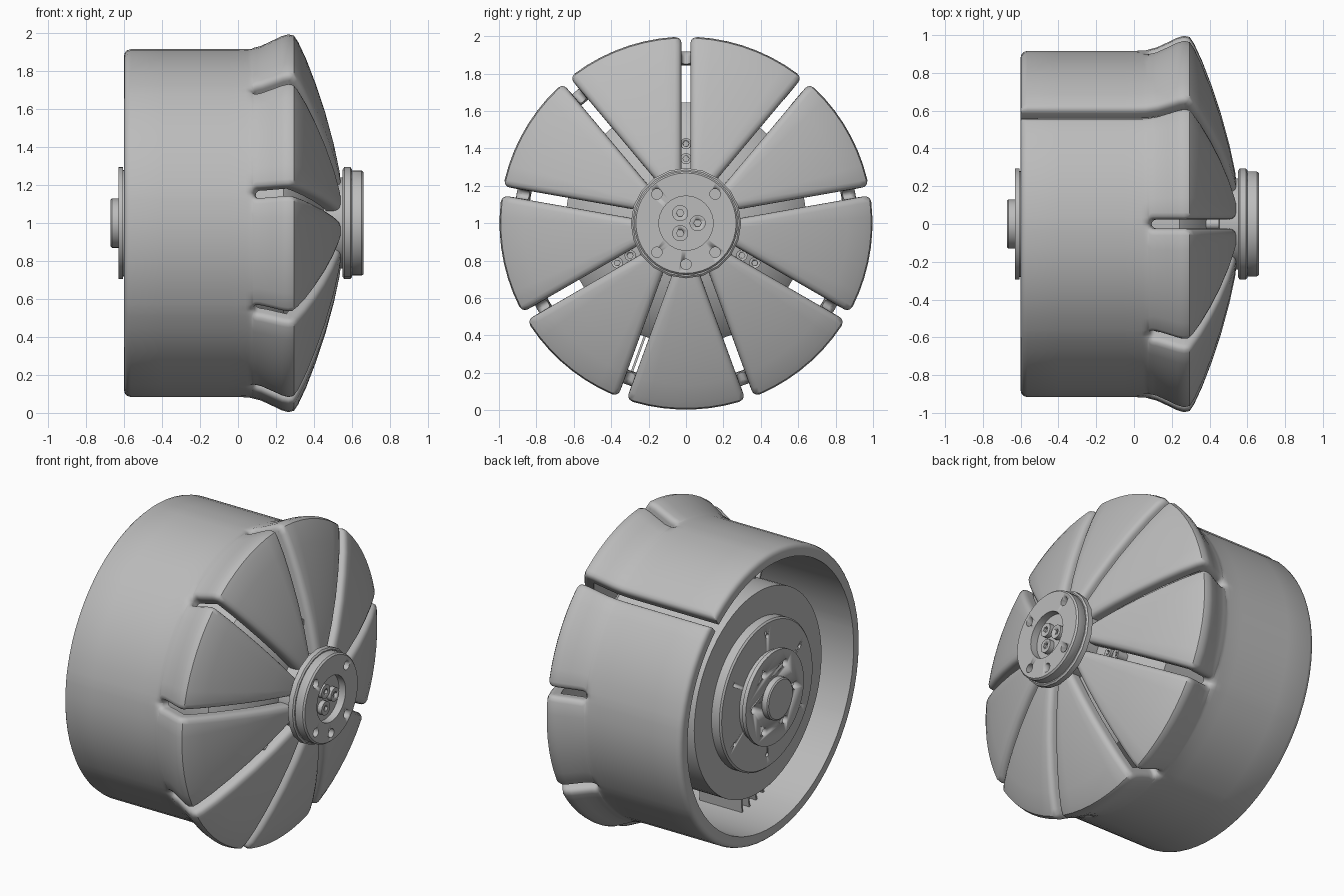
import bpy, bmesh, math
from math import sin, cos, asin, hypot, sqrt, radians, pi, tau
from mathutils import Matrix, Vector

if "Cube" in bpy.data.objects:
    bpy.data.objects.remove(bpy.data.objects["Cube"], do_unlink=True)

grey = bpy.data.materials.new("plain grey")
grey.use_nodes = True
grey.diffuse_color = (0.5, 0.5, 0.5, 1)
grey.node_tree.nodes["Principled BSDF"].inputs["Base Color"].default_value = (0.5, 0.5, 0.5, 1)

AXIS_Z = 1.0


def polar(x, r, a):
    return Vector((x, r * cos(a), AXIS_Z + r * sin(a)))


def finish(bm, name, sharp=35):
    bmesh.ops.remove_doubles(bm, verts=bm.verts, dist=0.0002)
    bmesh.ops.recalc_face_normals(bm, faces=bm.faces)
    mesh = bpy.data.meshes.new(name)
    bm.to_mesh(mesh)
    bm.free()
    mesh.materials.append(grey)
    ob = bpy.data.objects.new(name, mesh)
    bpy.context.collection.objects.link(ob)
    bpy.ops.object.select_all(action="DESELECT")
    ob.select_set(True)
    bpy.context.view_layer.objects.active = ob
    bpy.ops.object.shade_smooth_by_angle(angle=radians(sharp))
    return ob


def lathe(name, profile, sides=64):
    """Spin an (x, radius) profile around the wheel axis."""
    bm = bmesh.new()
    rings = [[bm.verts.new(polar(x, r, tau * i / sides)) for i in range(sides)] for x, r in profile]
    for a, b in zip(rings, rings[1:]):
        for i in range(sides):
            j = (i + 1) % sides
            bm.faces.new((a[i], a[j], b[j], b[i]))
    bm.faces.new(rings[0])
    bm.faces.new(rings[-1])
    return finish(bm, name)


def rods(name, places, r, x0, x1, sides=16):
    """Short cylinders along x at (radius, angle) places."""
    bm = bmesh.new()
    for rad, ang in places:
        m = Matrix.Translation(polar((x0 + x1) / 2, rad, radians(ang))) @ Matrix.Rotation(pi / 2, 4, "Y")
        bmesh.ops.create_cone(bm, cap_ends=True, segments=sides, radius1=r, radius2=r,
                              depth=x1 - x0, matrix=m)
    return finish(bm, name)


def drill(target, places, r, x0, x1, sides=16):
    cutter = rods("drill_helper", places, r, x0, x1, sides)
    cutter.hide_render = True
    mod = target.modifiers.new("holes", "BOOLEAN")
    mod.object, mod.operation, mod.solver = cutter, "DIFFERENCE", "EXACT"
    bpy.context.view_layer.objects.active = target
    bpy.ops.object.modifier_apply(modifier=mod.name)
    bpy.data.objects.remove(cutter, do_unlink=True)


# Outer shell: nine petals parted by rounded slots, one slot running full length
SLOT_HALF, SLOT_X, FILLET, THICK, BACK = 0.025, 0.10, 0.035, 0.075, -0.6
PETALS, LONG_SLOT = 9, 50
CURVE = [(0.0, 0.917), (0.06, 0.92), (0.12, 0.935), (0.18, 0.963), (0.23, 0.987), (0.265, 0.997),
         (0.295, 0.99), (0.318, 0.955), (0.36, 0.865), (0.41, 0.735), (0.46, 0.585),
         (0.505, 0.42), (0.535, 0.28), (0.545, 0.2)]


def curve_radius(x):
    for (xa, ra), (xb, rb) in zip(CURVE, CURVE[1:]):
        if xa <= x <= xb:
            return ra + (rb - ra) * (x - xa) / (xb - xa)
    return 0.917


slot_rows = [SLOT_X - SLOT_HALF * k for k in (2.4, 1.9, 1.5, 1.2, 1.0, 0.9, 0.6, 0.3, 0.0)]
back_rows = [BACK + FILLET * k for k in (0, 0.05, 0.2, 0.45, 1)] + [-0.4, -0.2, -0.05]
row_x = sorted(back_rows + slot_rows + [x for x, _ in CURVE if x < 0.03 or x > 0.11])
rows = [(x, curve_radius(x)) for x in row_x]


def normal(i):
    (xa, ra), (xb, rb) = rows[max(i - 1, 0)], rows[min(i + 1, len(rows) - 1)]
    return Vector((-(rb - ra), xb - xa)).normalized()


def slot_width(x, full):
    if full or x >= SLOT_X:
        return SLOT_HALF
    return sqrt(max(0, SLOT_HALF ** 2 - (SLOT_X - x) ** 2))


def edge_distance(x, s, full):
    ahead = 0 if full else max(0, SLOT_X - x)
    return min(hypot(s, ahead) - SLOT_HALF, x - BACK)


def sink(d):
    d = min(max(d, 0), FILLET)
    return FILLET - sqrt(FILLET ** 2 - (FILLET - d) ** 2)


def build_shell():
    bm = bmesh.new()
    edge_steps = [FILLET * k for k in (0, 0.05, 0.2, 0.45, 1)]
    step = tau / PETALS
    for p in range(PETALS):
        start = radians(LONG_SLOT) + p * step
        full = (p == 0, p == PETALS - 1)
        outer, inner = [], []
        for i, (x, r) in enumerate(rows):
            n = normal(i)
            lo = [asin((slot_width(x, full[0]) + d) / r) for d in edge_steps]
            hi = [step - asin((slot_width(x, full[1]) + d) / r) for d in edge_steps]
            mid = [lo[-1] + (hi[-1] - lo[-1]) * k / 7 for k in range(1, 7)]
            o_row, i_row = [], []
            for a in lo + mid + hi[::-1]:
                d = min(edge_distance(x, r * sin(a), full[0]),
                        edge_distance(x, r * sin(step - a), full[1]))
                depth = sink(d)
                o_row.append(bm.verts.new(polar(x - n.x * depth, r - n.y * depth, start + a)))
                xi = x if x < BACK + FILLET else x - n.x * THICK
                i_row.append(bm.verts.new(polar(xi, r - n.y * THICK, start + a)))
            outer.append(o_row)
            inner.append(i_row)
        last = len(outer[0]) - 1
        for i in range(len(rows) - 1):
            for j in range(last):
                for g in (outer, inner):
                    bm.faces.new((g[i][j], g[i][j + 1], g[i + 1][j + 1], g[i + 1][j]))
            # slot side walls
            for j, f in ((0, full[0]), (last, full[1])):
                if slot_width(rows[i + 1][0], f) > 0.001:
                    bm.faces.new((outer[i][j], outer[i + 1][j], inner[i + 1][j], inner[i][j]))
        # back rim and petal tips
        for i in (0, len(rows) - 1):
            for j in range(last):
                bm.faces.new((outer[i][j], outer[i][j + 1], inner[i][j + 1], inner[i][j]))
    return finish(bm, "petal_shell", 40)


build_shell()

# Motor drum with a domed front and stepped rear discs
lathe("motor_drum", [(-0.51, 0.645), (0.24, 0.645), (0.27, 0.62), (0.36, 0.5), (0.43, 0.34), (0.46, 0.2)])
rear = lathe("rear_ring", [(-0.51, 0.47), (-0.565, 0.47), (-0.575, 0.46), (-0.575, 0.1)])
drill(rear, [(0.38, a) for a in range(30, 390, 60)], 0.014, -0.7, -0.55, 12)
plate = lathe("rear_plate", [(-0.57, 0.28), (-0.605, 0.28), (-0.605, 0.295), (-0.63, 0.295)], 48)
drill(plate, [(0.21, a) for a in range(0, 360, 60)], 0.025, -0.7, -0.6)
lathe("rear_shaft_cap", [(-0.62, 0.13), (-0.665, 0.13), (-0.672, 0.122)], 48)

# Front hub: flange, face with a recess, and screw holes
lathe("hub_flange", [(0.42, 0.24), (0.55, 0.24), (0.55, 0.28), (0.56, 0.295), (0.592, 0.295),
                     (0.6, 0.285), (0.6, 0.2)], 20)
hub = lathe("hub_face", [(0.59, 0.27), (0.6, 0.277), (0.652, 0.277), (0.662, 0.268),
                         (0.662, 0.145), (0.615, 0.145)], 40)
drill(hub, [(0.22, a) for a in (45, 135, 225, 315, 270)], 0.028, 0.625, 0.8)
trio = [(0.062, a) for a in (0, 120, 240)]
screws = rods("hub_screws", trio, 0.043, 0.6, 0.645, 20)
drill(screws, trio, 0.02, 0.628, 0.7, 6)

# Small bolts seen inside three of the slots
bolts = [(r, a) for a in (90, 210, 330) for r in (0.345, 0.425)]
bolt = rods("slot_bolts", bolts, 0.03, 0.38, 0.45)
drill(bolt, bolts, 0.016, 0.435, 0.5, 6)

# Thin cooling fins between the drum and the shell
bm = bmesh.new()
for centre in (103, 255):
    for k in range(-2, 3):
        a = radians(centre + k * 5)
        m = (Matrix.Translation(polar(-0.2, 0.735, a)) @ Matrix.Rotation(a, 4, "X")
             @ Matrix.Diagonal((0.3, 0.22, 0.012, 1)))
        bmesh.ops.create_cube(bm, size=1, matrix=m)
finish(bm, "cooling_fins")
